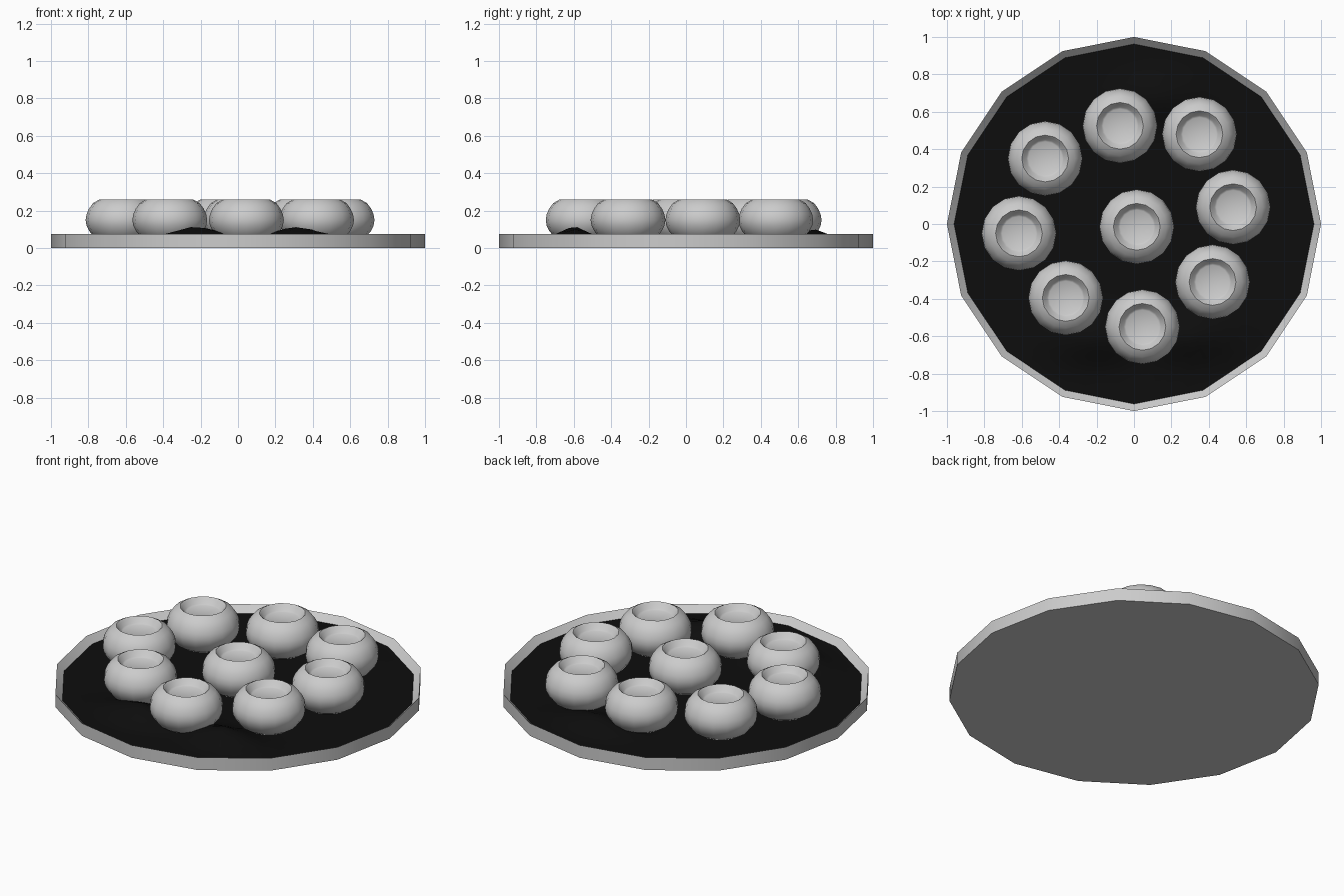
import bpy, bmesh, math

if "Cube" in bpy.data.objects:
    bpy.data.objects.remove(bpy.data.objects["Cube"])


def lathe(name, profile, sides, loc=(0, 0, 0), angle=0.0, mat=None, height=None, smooth=30):
    """Revolve (radius, z) points about z; a zero radius closes the end."""
    bm = bmesh.new()
    rings = []
    for r, z in profile:
        if r == 0:
            rings.append([bm.verts.new((0, 0, z))] * sides)
            continue
        ring = []
        for i in range(sides):
            a = angle + 2 * math.pi * i / sides
            x, y = r * math.cos(a), r * math.sin(a)
            ring.append(bm.verts.new((x, y, z + (height(x, y) if height else 0))))
        rings.append(ring)
    for low, high in zip(rings, rings[1:]):
        for i in range(sides):
            j = (i + 1) % sides
            quad = [low[i], low[j], high[j], high[i]]
            bm.faces.new(list(dict.fromkeys(quad)))
    bm.normal_update()
    me = bpy.data.meshes.new(name)
    bm.to_mesh(me)
    bm.free()
    ob = bpy.data.objects.new(name, me)
    ob.location = loc
    bpy.context.collection.objects.link(ob)
    if mat:
        me.materials.append(mat)
    bpy.ops.object.select_all(action='DESELECT')
    ob.select_set(True)
    bpy.context.view_layer.objects.active = ob
    bpy.ops.object.shade_smooth_by_angle(angle=math.radians(smooth))
    return ob


# Sixteen-sided tray with a bevelled inner lip
lathe("tray", [(0, 0), (1, 0), (1, 0.075), (0.96, 0.035), (0, 0.028)], 16)

# Dark filling with a few low mounds
black = bpy.data.materials.new("black")
black.diffuse_color = (0.004, 0.004, 0.004, 1)
black.use_nodes = True
black.node_tree.nodes["Principled BSDF"].inputs["Base Color"].default_value = black.diffuse_color
MOUNDS = [(-0.22, -0.61, 0.083), (0.315, -0.60, 0.083), (0.12, 0.68, 0.068)]


def mound_height(x, y):
    return max([0] + [h * (1 - math.hypot((x - cx) / 0.32, (y - cy) / 0.18))
                      for cx, cy, h in MOUNDS])


rings = [0.96, 0.9, 0.84, 0.78, 0.73, 0.68, 0.64, 0.6, 0.54, 0.46, 0.3]
# the outermost ring follows the sixteen-sided lip
lathe("filling_edge", [(0.965, 0.037), (0.8, 0.0365), (0, 0.036)], 16, mat=black)
lathe("filling", [(r * 0.97, 0.037) for r in rings] + [(0, 0.037)], 64,
      mat=black, height=mound_height)

# Rounded buns with a dished top
BUN = [(0, 0.04), (0.12, 0.04), (0.155, 0.06), (0.18, 0.09), (0.195, 0.12),
       (0.2, 0.15), (0.195, 0.18), (0.182, 0.21), (0.16, 0.24), (0.125, 0.26),
       (0.115, 0.25), (0.1, 0.228), (0.09, 0.222), (0, 0.222)]
CENTRES = [(-0.075, 0.525), (0.35, 0.48), (-0.475, 0.35), (-0.615, -0.05),
           (0.015, -0.015), (0.53, 0.09), (0.42, -0.31), (-0.365, -0.395),
           (0.045, -0.55)]
for n, (x, y) in enumerate(CENTRES):
    lathe(f"bun_{n + 1}", BUN, 16, loc=(x, y, 0), smooth=40)
